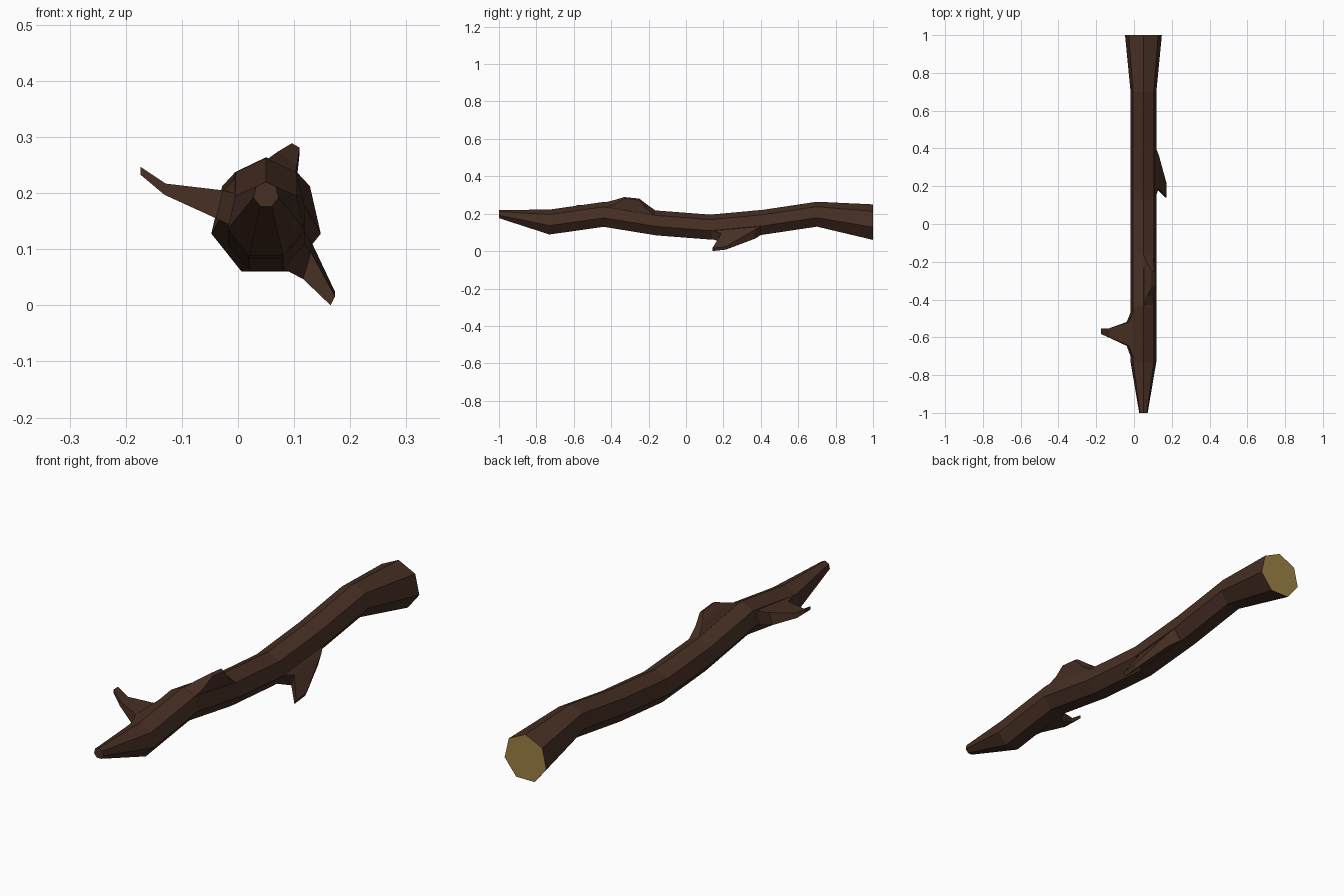
import bpy, bmesh, math
from mathutils import Vector

if "Cube" in bpy.data.objects:
    bpy.data.objects.remove(bpy.data.objects["Cube"])


def material(name, color):
    m = bpy.data.materials.new(name)
    m.diffuse_color = (*color, 1)
    m.use_nodes = True
    m.node_tree.nodes["Principled BSDF"].inputs["Base Color"].default_value = m.diffuse_color
    return m


bark = material("bark", (0.062, 0.028, 0.017))
cut_wood = material("cut_wood", (0.33, 0.22, 0.06))


def loft(name, rings, mats):
    """Skin a list of equal-length point rings, closing both ends; last cap uses the last material."""
    bm = bmesh.new()
    vs = [[bm.verts.new(p) for p in r] for r in rings]
    n = len(vs[0])
    for a, b in zip(vs, vs[1:]):
        for i in range(n):
            j = (i + 1) % n
            bm.faces.new((a[i], a[j], b[j], b[i]))
    bm.faces.new(vs[0][::-1])
    bm.faces.new(vs[-1]).material_index = len(mats) - 1
    bmesh.ops.recalc_face_normals(bm, faces=bm.faces[:])
    me = bpy.data.meshes.new(name)
    bm.to_mesh(me)
    bm.free()
    for m in mats:
        me.materials.append(m)
    ob = bpy.data.objects.new(name, me)
    bpy.context.collection.objects.link(ob)
    return ob


def heptagon(y, z, r):
    angles = [math.pi / 2 + math.tau * k / 7 for k in range(7)]
    return [(0.05 + r * math.cos(a), y, z + r * math.sin(a)) for a in angles]


def quad(c, u, v):
    c, u, v = Vector(c), Vector(u), Vector(v)
    return [c - u - v, c + u - v, c + u + v, c - u + v]


# Wavy seven-sided trunk: y, centre height, radius
stations = [(-1, 0.197, 0.023), (-0.73, 0.152, 0.07), (-0.44, 0.193, 0.07),
            (-0.157, 0.147, 0.07), (0.13, 0.125, 0.07), (0.413, 0.151, 0.07),
            (0.70, 0.194, 0.07), (1, 0.15, 0.1)]
loft("branch_trunk", [heptagon(*s) for s in stations], [bark, cut_wood])

# Long side twig on the left
loft("left_twig", [
    quad((-0.003, -0.585, 0.187), (0, 0.14, 0.018), (0.006, 0, 0.028)),
    quad((-0.033, -0.582, 0.18), (0, 0.063, 0), (0.006, 0, 0.025)),
    quad((-0.13, -0.577, 0.207), (0, 0.025, 0), (0.001, 0, 0.01)),
    quad((-0.174, -0.568, 0.24), (0, 0.015, 0), (0, 0, 0.007))], [bark])

# Swept spur under the right side
loft("lower_right_spur", [
    quad((0.094, 0.27, 0.103), (0, 0.14, 0.0125), (0.018, 0, 0.023)),
    quad((0.123, 0.28, 0.081), (0, 0.09, 0.01), (0.007, 0, 0.024)),
    quad((0.169, 0.177, 0.012), (0, 0.036, 0.004), (0.004, 0, 0.008))], [bark])

# Broken stub on the top right
loft("top_stub", [
    quad((0.076, -0.3, 0.224), (0, 0.14, -0.022), (0.026, 0, -0.013)),
    quad((0.088, -0.295, 0.250), (0, 0.085, -0.012), (0.017, 0, -0.012)),
    quad((0.103, -0.29, 0.281), (0, 0.04, -0.004), (0.007, 0, -0.004))], [bark])
